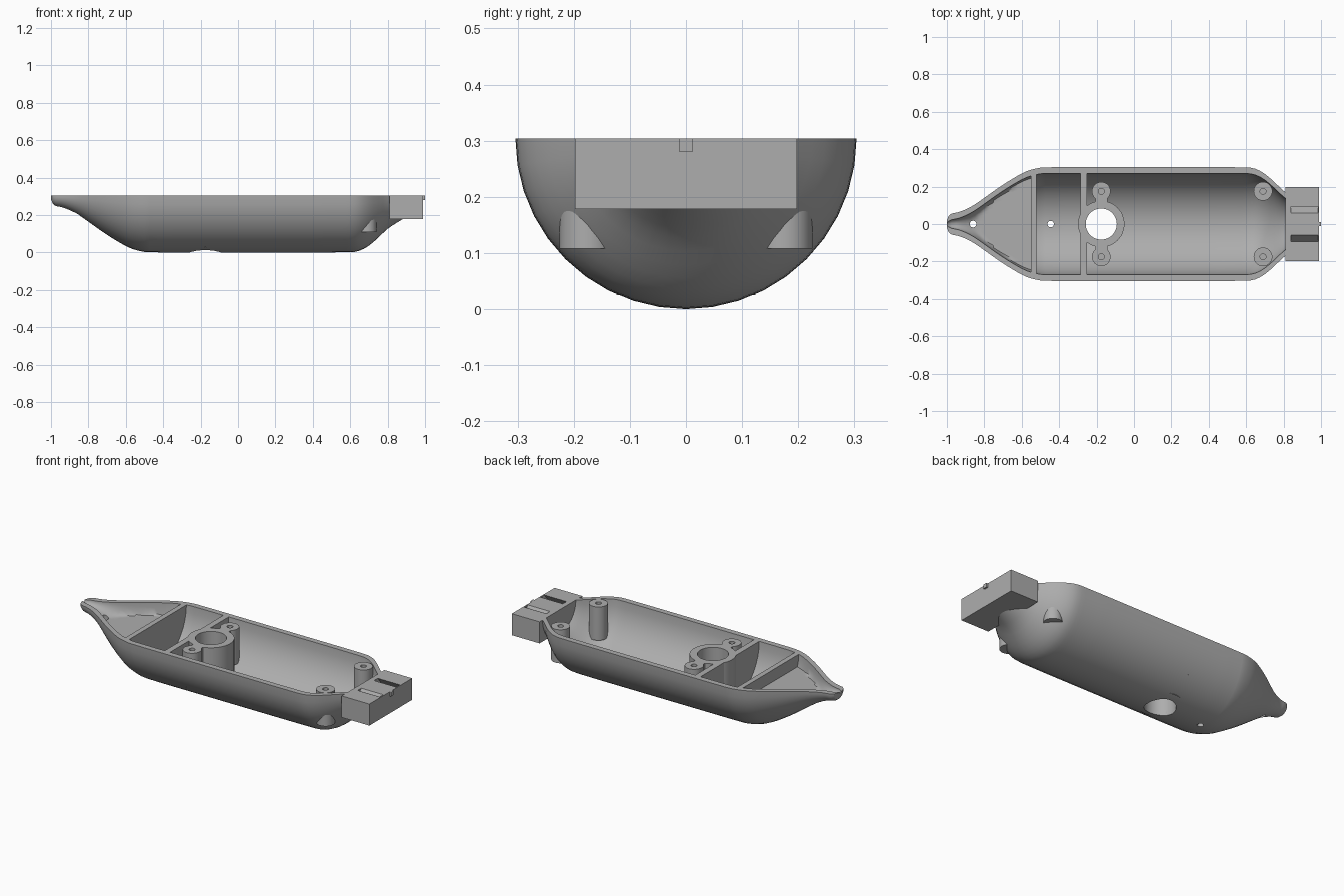
import bpy, bmesh, math
from mathutils import Matrix

if "Cube" in bpy.data.objects:
    bpy.data.objects.remove(bpy.data.objects["Cube"])

TOP = 0.304      # rim height
WALL = 0.033     # hull thickness
SIDES = 20       # facets around the half round

grey = bpy.data.materials.new("plain_grey")
grey.use_nodes = True
grey.diffuse_color = (0.42, 0.42, 0.42, 1)
grey.node_tree.nodes["Principled BSDF"].inputs["Base Color"].default_value = (0.42, 0.42, 0.42, 1)

# Hull outline: (x, radius) from bow tip to stern
OUTLINE = [(-1, 0.02), (-0.99, 0.045), (-0.975, 0.056), (-0.94, 0.063), (-0.9, 0.078),
           (-0.85, 0.105), (-0.8, 0.14), (-0.7, 0.21), (-0.6, 0.27), (-0.55, 0.29),
           (-0.48, 0.303), (0.6, 0.303), (0.65, 0.295), (0.7, 0.268), (0.75, 0.225),
           (0.8, 0.178), (0.85, 0.145), (0.9, 0.115)]


def slope(i):
    a, b = OUTLINE[max(i - 1, 0)], OUTLINE[min(i + 1, len(OUTLINE) - 1)]
    return (b[1] - a[1]) / (b[0] - a[0])


def radius(x):
    """Smooth hull radius at x."""
    x = min(max(x, OUTLINE[0][0]), OUTLINE[-1][0])
    for i in range(len(OUTLINE) - 1):
        (x0, r0), (x1, r1) = OUTLINE[i], OUTLINE[i + 1]
        if x <= x1:
            h = x1 - x0
            t = (x - x0) / h
            r = (r0 * (1 + 2 * t) * (1 - t) ** 2 + slope(i) * h * t * (1 - t) ** 2
                 + r1 * t * t * (3 - 2 * t) + slope(i + 1) * h * t * t * (t - 1))
            return min(r, TOP)


def inner_radius(x):
    r = radius(x)
    return max(r - WALL, 0.35 * r)


def finish(bm, name):
    bmesh.ops.recalc_face_normals(bm, faces=bm.faces)
    mesh = bpy.data.meshes.new(name)
    bm.to_mesh(mesh)
    bm.free()
    mesh.materials.append(grey)
    ob = bpy.data.objects.new(name, mesh)
    bpy.context.collection.objects.link(ob)
    return ob


def half_round(name, x0, x1, rad, rise=0, floor=-1):
    """Closed half-round loft; rise lifts its lid, floor flattens its bottom."""
    stations = [x0] + [x for x in sorted({p[0] for p in OUTLINE} | {i / 40 for i in range(-39, 36)})
                       if x0 + 0.004 < x < x1 - 0.004] + [x1]
    bm = bmesh.new()
    rings = []
    for x in stations:
        r = rad(x)
        arc = [math.pi * k / SIDES for k in range(SIDES + 1)]
        pts = [(r * math.cos(a), max(TOP - r * math.sin(a), floor)) for a in arc]
        if rise:
            pts = [(r, TOP + rise)] + pts + [(-r, TOP + rise)]
        rings.append([bm.verts.new((x, y, z)) for y, z in pts])
    n = len(rings[0])
    for a, b in zip(rings, rings[1:]):
        for k in range(n):
            bm.faces.new((a[k], a[(k + 1) % n], b[(k + 1) % n], b[k]))
    bm.faces.new(rings[0])
    bm.faces.new(rings[-1])
    return finish(bm, name)


def cylinder(name, x, y, r, z0, z1, sides=32):
    bm = bmesh.new()
    bmesh.ops.create_cone(bm, cap_ends=True, segments=sides, radius1=r, radius2=r, depth=z1 - z0,
                          matrix=Matrix.Translation((x, y, (z0 + z1) / 2)))
    return finish(bm, name)


def box(name, x0, x1, y0, y1, z0, z1, lean=0):
    """Block whose bottom may lean sideways by the given amount."""
    bm = bmesh.new()
    bmesh.ops.create_cube(bm, size=1)
    for v in bm.verts:
        down = 0.5 - v.co.z
        v.co = ((x0 + x1) / 2 + v.co.x * (x1 - x0),
                (y0 + y1) / 2 + v.co.y * (y1 - y0) + lean * down,
                (z0 + z1) / 2 + v.co.z * (z1 - z0))
    return finish(bm, name)


def cut(ob, cutter, keep=False):
    mod = ob.modifiers.new("cut", 'BOOLEAN')
    mod.operation = 'DIFFERENCE'
    mod.solver = 'EXACT'
    mod.object = cutter
    bpy.context.view_layer.objects.active = ob
    bpy.ops.object.modifier_apply(modifier=mod.name)
    if not keep:
        bpy.data.objects.remove(cutter)


# Hull with bow tray, small bay and main bay; the walls left between are bulkheads
hull = half_round("hull", -1, 0.9, radius)
cut(hull, half_round("bow_cutter", -1.01, -0.55, inner_radius, 0.05, 0.235))
cut(hull, half_round("small_bay_cutter", -0.52, -0.285, inner_radius, 0.05))
cut(hull, half_round("main_bay_cutter", -0.25, 0.81, inner_radius, 0.05))

# Drain holes
for x, r in ((-0.86, 0.018), (-0.445, 0.017)):
    cut(hull, cylinder("drain_cutter", x, 0, r, -0.1, 0.5, 20))

# Central well, open through the hull
RX = -0.175
well = cylinder("well_ring", RX, 0, 0.124, 0.025, TOP, 48)
bore = cylinder("bore_cutter", RX, 0, 0.083, -0.1, 0.5, 48)
cut(hull, bore, keep=True)
cut(well, bore)

# Stern block with two slanted strap slots
block = box("stern_block", 0.81, 0.99, -0.198, 0.198, 0.178, TOP)
for s in (-1, 1):
    slot = box("slot_cutter", 0.84, 0.983, s * 0.075 - 0.017, s * 0.075 + 0.017,
               TOP - 0.06, TOP + 0.001, s * 0.05)
    cut(hull, slot, keep=True)
    cut(block, slot)
nub = box("stern_nub", 0.985, 1.0, -0.012, 0.012, 0.28, TOP)

# Screw posts with pilot holes, and webs tying the front pair to the well
parts = [hull, well, block, nub]
for s, side in ((-1, "right"), (1, "left")):
    for x, place, base in ((RX, "front", 0.1), (0.69, "rear", 0.108)):
        post = cylinder(f"{place}_post_{side}", x, s * 0.175, 0.05, base, TOP)
        cut(post, cylinder("pilot_cutter", x, s * 0.175, 0.016, 0.18, 0.4, 20))
        parts.append(post)
    y = sorted((s * 0.11, s * 0.14))
    parts.append(box(f"post_web_{side}", RX - 0.032, RX + 0.032, y[0], y[1], 0.1, TOP))

# Smooth round surfaces, sharp edges kept
bpy.ops.object.select_all(action='DESELECT')
for ob in parts:
    ob.select_set(True)
bpy.context.view_layer.objects.active = hull
bpy.ops.object.shade_smooth_by_angle(angle=math.radians(30))
